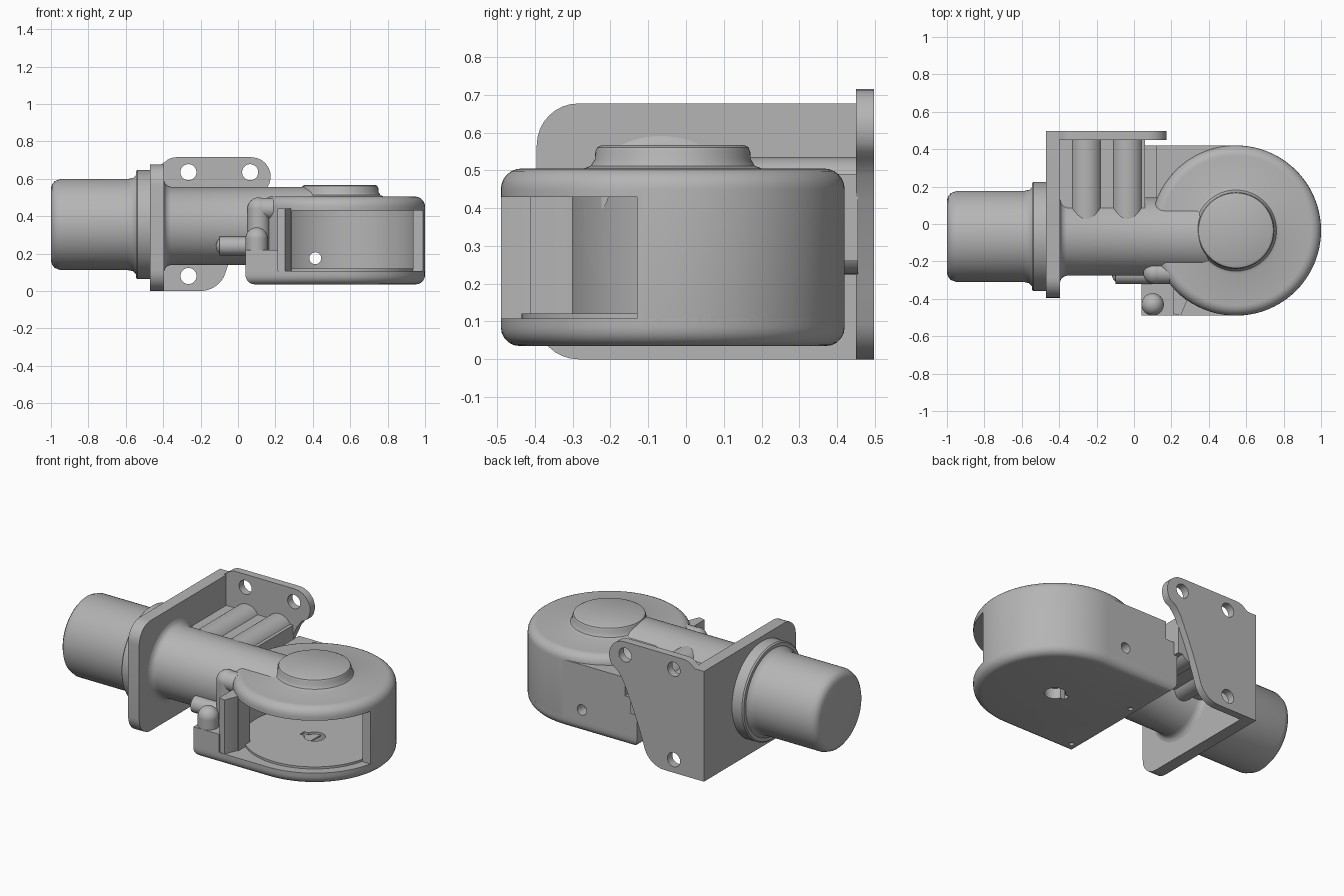
import bpy, bmesh, math
from math import pi, sin, cos
from mathutils import Matrix, Vector

if "Cube" in bpy.data.objects:
    bpy.data.objects.remove(bpy.data.objects["Cube"], do_unlink=True)

grey = bpy.data.materials.new("plain grey")
grey.use_nodes = True
COLOUR = (0.46, 0.46, 0.46, 1)
grey.diffuse_color = COLOUR
grey.node_tree.nodes["Principled BSDF"].inputs["Base Color"].default_value = COLOUR


def finish(name, bm):
    bmesh.ops.remove_doubles(bm, verts=bm.verts, dist=0.0002)
    bmesh.ops.recalc_face_normals(bm, faces=bm.faces)
    mesh = bpy.data.meshes.new(name)
    bm.to_mesh(mesh)
    bm.free()
    mesh.materials.append(grey)
    obj = bpy.data.objects.new(name, mesh)
    bpy.context.collection.objects.link(obj)
    return obj


def activate(obj):
    bpy.ops.object.select_all(action='DESELECT')
    obj.select_set(True)
    bpy.context.view_layer.objects.active = obj


def arc(cx, cy, r, start, end, n=8):
    steps = [math.radians(start + (end - start) * i / n) for i in range(n + 1)]
    return [(cx + r * cos(a), cy + r * sin(a)) for a in steps]


# Maps an outline and a depth to space, for an extrusion along each axis
PLACE = {
    'x': lambda a, b, d: (d, a, b),
    'y': lambda a, b, d: (a, d, b),
    'z': lambda a, b, d: (a, b, d),
}


def prism(name, pts, lo, hi, axis, round_low=0):
    bm = bmesh.new()
    ends = [[bm.verts.new(PLACE[axis](a, b, d)) for a, b in pts] for d in (lo, hi)]
    caps = [bm.faces.new(e) for e in ends]
    n = len(pts)
    for i in range(n):
        j = (i + 1) % n
        bm.faces.new((ends[0][i], ends[0][j], ends[1][j], ends[1][i]))
    bmesh.ops.recalc_face_normals(bm, faces=bm.faces)
    if round_low:
        bmesh.ops.bevel(bm, geom=list(caps[0].edges), offset=round_low,
                        segments=5, profile=0.5, affect='EDGES')
    return finish(name, bm)


def box(name, x, y, z):
    return prism(name, [(x[0], y[0]), (x[1], y[0]), (x[1], y[1]), (x[0], y[1])], *z, 'z')


def disc(name, a, b, r, lo, hi, axis, n=48):
    return prism(name, arc(a, b, r, 0, 360 - 360 / n, n - 1), lo, hi, axis)


def lathe(name, profile, centre, axis):
    """Profile is (distance along the axis, radius)."""
    bm = bmesh.new()
    vec = Vector((1, 0, 0)) if axis == 'x' else Vector((0, 0, 1))
    co = [(d, r, 0) if axis == 'x' else (r, 0, d) for d, r in profile]
    vs = [bm.verts.new(c) for c in co]
    es = [bm.edges.new(p) for p in zip(vs, vs[1:])]
    bmesh.ops.spin(bm, geom=vs + es, cent=(0, 0, 0), axis=vec, angle=2 * pi,
                   steps=80, use_merge=False)
    bmesh.ops.translate(bm, verts=bm.verts, vec=centre)
    return finish(name, bm)


def ball(name, centre, r):
    bm = bmesh.new()
    bmesh.ops.create_uvsphere(bm, u_segments=24, v_segments=16, radius=r,
                              matrix=Matrix.Translation(centre))
    return finish(name, bm)


def cut(targets, cutters):
    for obj in targets:
        activate(obj)
        for c in cutters:
            mod = obj.modifiers.new("cut", 'BOOLEAN')
            mod.operation, mod.solver, mod.object = 'DIFFERENCE', 'EXACT', c
            bpy.ops.object.modifier_apply(modifier=mod.name)
    for c in cutters:
        bpy.data.objects.remove(c, do_unlink=True)


# Motor and its mounting ring
AX = (0, -0.067, 0.355)
lathe("motor", [(-1, 0), (-1, .195), (-.994, .215), (-.98, .232), (-.95, .243),
                (-.59, .243), (-.56, .25), (-.545, .265), (-.545, .285),
                (-.537, .292), (-.46, .292), (-.46, 0)], AX, 'x')
# Housing tube with a fillet at the flange
tube = lathe("housing_tube", [(-.42, 0), (-.42, .245), (-.395, .243), (-.39, .228),
                              (-.38, .217), (-.36, .209), (.40, .209), (.40, 0)],
             (0, -0.067, 0.348), 'x')

# Flange plate and rear mounting plate
prism("flange_plate", [(.46, 0), (.46, .677)] + arc(-.285, .567, .11, 90, 180)
      + arc(-.285, .11, .11, 180, 270), -.47, -.395, 'x')
back = prism("rear_mount_plate",
             [(-.47, 0)] + arc(-.2, .14, .14, -90, -20)
             + [(-.04, .18), (.0, .29), (.055, .42), (.085, .485), (.12, .53)]
             + arc(.072, .612, .103, -38, 90) + arc(-.33, .63, .085, 90, 135, 4)
             + [(-.41, .677), (-.47, .677)], .45, .497, 'y')
cut([back], [disc("hole", x, z, .043, .4, .6, 'y', 32)
             for x, z in ((-.265, .635), (.065, .635), (-.265, .08))])

# Bosses joining the tube to the rear plate
box("boss_web", (-.4, .06), (-.02, .455), (.26, .49))
for i, x in enumerate((-.255, -.035)):
    disc(f"upper_boss_{i}", x, .45, .085, -.04, .455, 'y')
    disc(f"lower_boss_{i}", x, .30, .075, 0, .455, 'y')

# Round wheel housing with a raised cap
CX, CY, R = .545, -.035, .455
side = arc(.4, .09, .055, -90, 0, 6) + arc(.4, .45, .055, 0, 90, 6)
cap = [(.235, .505), (.217, .512), (.206, .53), (.205, .55), (.2, .561), (.188, .567), (0, .567)]
shell = lathe("wheel_housing", [(z, r) for r, z in [(0, .035)] + side + cap], (CX, CY, 0), 'z')

# Base, rear body and front block of the housing
base = prism("housing_base", arc(CX, CY, R, -90, 90, 48) + [(.04, .42), (.04, -.49)],
             .035, .108, 'z', .05)
rear_low = box("rear_body_low", (.04, .545), (-.2, .42), (.1, .34))
rear_high = box("rear_body_high", (.12, .545), (-.1, .42), (.3, .452))
front_block = box("front_block", (.04, .215), (-.49, -.15), (.1, .22))
prism("front_post", [(.21, -.48), (.25, -.49), (.29, -.395), (.29, -.3), (.21, -.3)],
      .1, .44, 'z')

# Wheel chamber, front opening, wall hole, drain holes and keyed shaft hole
cut([shell, tube, base, rear_low, rear_high, front_block],
    [disc("chamber", CX, CY, .402, .108, .43, 'z', 80),
     box("opening", (.29, 1.2), (-.6, -.13), (.108, .43))])
cut([shell, rear_low, rear_high], [disc("wall_hole", .413, .175, .032, .3, .6, 'y', 24)])
floor = disc("chamber_floor", CX, CY, .4, .09, .121, 'z', 80)
cut([shell, base, floor], [disc("shaft_hole", CX, CY, .06, -.1, .2, 'z', 32),
                           box("key_slot", (CX - .085, CX), (CY - .02, CY + .02), (-.1, .2))])
cut([base], [disc("drain", x, y, .014, -.1, .09, 'z', 16) for x, y in ((.11, -.41), (.11, .1))])

# Pipe stubs with rounded ends
disc("front_pipe", .1, -.43, .06, .15, .28, 'z', 24)
ball("front_pipe_end", (.1, -.43, .28), .06)
disc("tall_pipe", .11, -.262, .06, .15, .44, 'z', 24)
ball("tall_pipe_end", (.11, -.262, .44), .06)
disc("tall_pipe_elbow", -.262, .44, .058, .11, .19, 'x', 24)
disc("side_pipe", -.27, .24, .05, -.1, .12, 'x', 24)
ball("side_pipe_end", (-.068, -.27, .24), .05)

# Smooth shading with sharp edges kept
for obj in [o for o in bpy.data.objects if o.type == 'MESH' and grey.name in o.data.materials]:
    activate(obj)
    bpy.ops.object.shade_smooth_by_angle(angle=math.radians(32))
